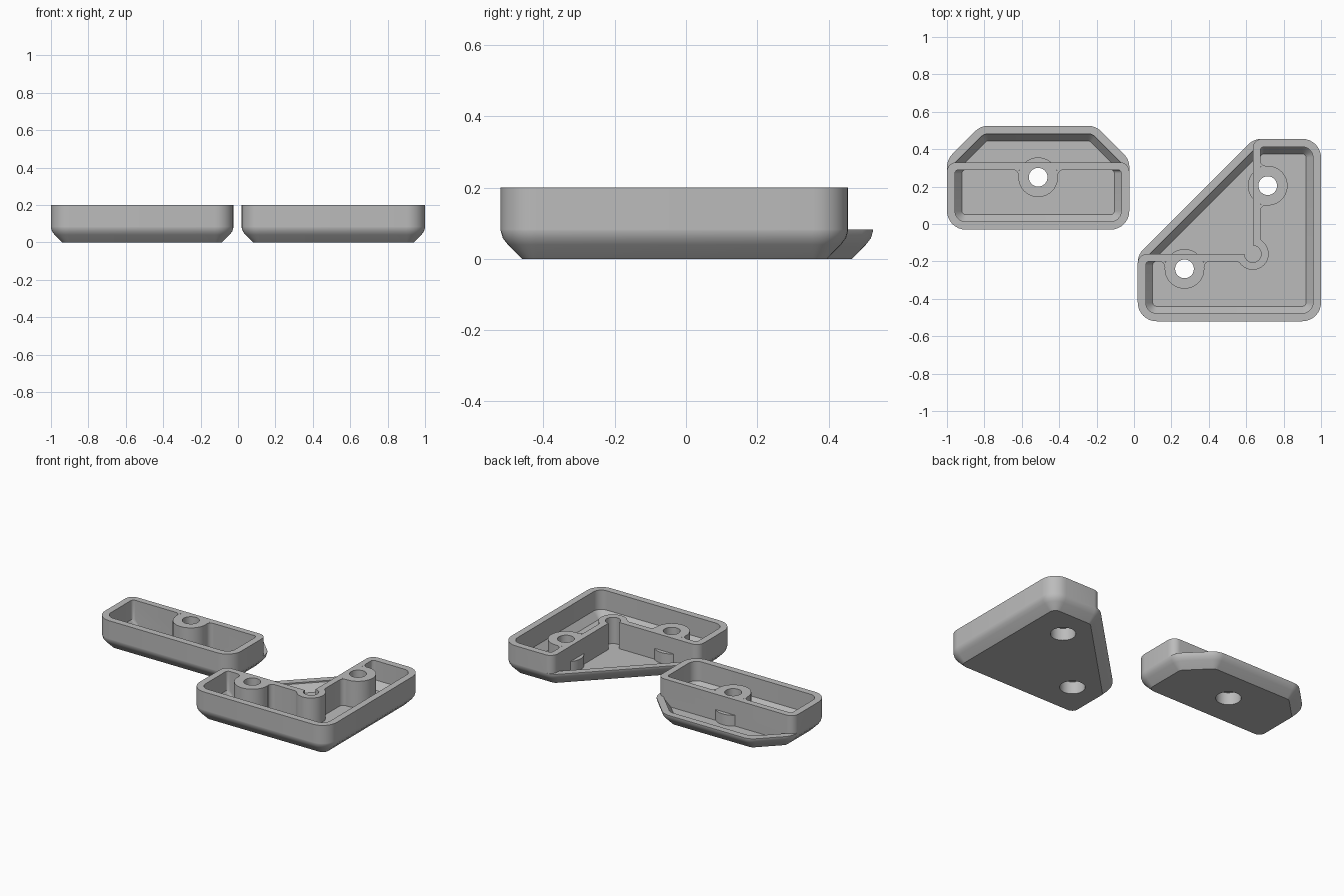
import bpy, bmesh, math
from mathutils import Vector

if "Cube" in bpy.data.objects:
    bpy.data.objects.remove(bpy.data.objects["Cube"])

H, RIM, FLOOR = 0.2, 0.083, 0.03
WALL, SLOPE = 0.043, 0.08
grey = bpy.data.materials.new("plain_grey")
grey.diffuse_color = (0.5, 0.5, 0.5, 1)
grey.use_nodes = True
grey.node_tree.nodes["Principled BSDF"].inputs["Base Color"].default_value = grey.diffuse_color


def outline(poly, ds, rmin=0.0, segs=8):
    """Offset each edge of a counter-clockwise (x, y, radius) polygon inwards, then round it."""
    n = len(poly)
    p = [Vector(q[:2]) for q in poly]
    dirs = [(p[(i + 1) % n] - p[i]).normalized() for i in range(n)]
    nor = [Vector((-d.y, d.x)) for d in dirs]
    pts = []
    for i in range(n):
        a, b = nor[i - 1], nor[i]
        det = a.x * b.y - a.y * b.x
        da, db = ds[i - 1], ds[i]
        pts.append(p[i] + Vector(((da * b.y - db * a.y) / det, (a.x * db - b.x * da) / det)))
    out = []
    for i in range(n):
        u, v = dirs[i - 1], dirs[i]
        turn = math.atan2(u.x * v.y - u.y * v.x, u.dot(v))
        r = poly[i][2]
        if r > 0:
            r = max(r - max(ds[i], ds[i - 1]), rmin)
        if r <= 0 or turn <= 0:
            out.append(pts[i])
            continue
        start = pts[i] - u * r * math.tan(turn / 2)
        c = start + nor[i - 1] * r
        a0 = math.atan2(-nor[i - 1].y, -nor[i - 1].x)
        for k in range(segs + 1):
            a = a0 + turn * k / segs
            out.append(c + Vector((math.cos(a), math.sin(a))) * r)
    return out


def loft(name, layers):
    """Closed solid through stacked loops: [(points, z), ...]."""
    bm = bmesh.new()
    loops = [[bm.verts.new((q[0], q[1], z)) for q in pts] for pts, z in layers]
    n = len(loops[0])
    for a, b in zip(loops, loops[1:]):
        for i in range(n):
            j = (i + 1) % n
            bm.faces.new((a[i], a[j], b[j], b[i]))
    bm.faces.new(loops[0][::-1])
    bm.faces.new(loops[-1])
    bmesh.ops.recalc_face_normals(bm, faces=bm.faces)
    me = bpy.data.meshes.new(name)
    bm.to_mesh(me)
    bm.free()
    me.materials.append(grey)
    ob = bpy.data.objects.new(name, me)
    bpy.context.collection.objects.link(ob)
    return ob


def cylinder(c, r, z0, z1, n=40):
    ring = [(c[0] + r * math.cos(math.tau * i / n), c[1] + r * math.sin(math.tau * i / n)) for i in range(n)]
    return loft("cylinder", [(ring, z0), (ring, z1)])


def combine(ob, other, op):
    """Apply a boolean and discard the helper."""
    m = ob.modifiers.new("cut", 'BOOLEAN')
    m.operation, m.solver, m.object = op, 'EXACT', other
    bpy.context.view_layer.objects.active = ob
    bpy.ops.object.modifier_apply(modifier=m.name)
    bpy.data.objects.remove(other, do_unlink=True)


def fillet(c, r, h, n, t, f=0.03):
    """Gusset easing a round boss (centre c, height h off the wall) into a wall with normal n."""
    c, n, t = Vector(c), Vector(n), Vector(t)
    s = math.sqrt((r + f) ** 2 - (f - h) ** 2)
    fc = c + n * (f - h) + t * s
    start, end = -n, (c - fc).normalized()
    arc = [fc + (start.lerp(end, k / 6)).normalized() * f for k in range(7)]
    pts = [c, c - n * (h + 0.01) + t * s] + arc
    return loft("gusset", [(pts, 0.0), (pts, 0.4)])


def pocket(poly, walls):
    """Sloped-bottom pocket cutter; edges listed in walls map to their own fixed inset."""
    top = [walls.get(i, WALL) for i in range(len(poly))]
    low = [walls.get(i, SLOPE) for i in range(len(poly))]
    t = outline(poly, top, 0.02)
    return loft("pocket", [(outline(poly, low, 0.02), FLOOR), (t, 0.075), (t, 0.3)])


def tray(name, base, upper, wall_edges, lower, lower_walls, bosses, fillets, posts):
    # Base with eased chamfer underneath, then the tall tray above it
    layers = [(0.06, 0), (0.02, 0.04), (0.006, 0.058), (0, 0.078), (0, RIM)]
    ob = loft(name, [(outline(base, [d] * len(base), 0.02), z) for d, z in layers])
    side = outline(upper, [0] * len(upper))
    combine(ob, loft("upper", [(side, 0.078), (side, H)]), 'UNION')
    # Tray pocket, leaving bosses, posts and their fillets standing
    hole = pocket(upper, {i: 0.04 for i in wall_edges})
    for c in bosses:
        combine(hole, cylinder(c, 0.106, 0, 0.4), 'DIFFERENCE')
    for c in posts:
        combine(hole, cylinder(c, 0.085, 0, 0.4), 'DIFFERENCE')
    for args in fillets:
        combine(hole, fillet(*args), 'DIFFERENCE')
    combine(ob, hole, 'DIFFERENCE')
    # Shallow pocket behind the wall, with a round notch at each post
    combine(ob, pocket(lower, {i: 0 for i in lower_walls}), 'DIFFERENCE')
    for c in posts:
        combine(ob, cylinder(c, 0.045, FLOOR, 0.4), 'DIFFERENCE')
    # Screw bosses, bores and counterbores
    for c in bosses:
        combine(ob, cylinder(c, 0.106, 0.01, 0.1), 'UNION')
        combine(ob, cylinder(c, 0.05, -0.1, 0.4), 'DIFFERENCE')
        combine(ob, cylinder(c, 0.075, -0.1, 0.08), 'DIFFERENCE')
    bpy.ops.object.select_all(action='DESELECT')
    ob.select_set(True)
    bpy.context.view_layer.objects.active = ob
    bpy.ops.object.shade_smooth_by_angle(angle=math.radians(32))
    return ob


# Straight tray with a clipped-corner ledge at the back
x0, x1, y0, yw, y1 = -1.0, -0.025, -0.03, 0.33, 0.525
boss = (-0.5125, 0.25)
tray("straight_tray",
     [(x0, y0, 0.1), (x1, y0, 0.1), (x1, 0.345, 0.1), (-0.205, y1, 0.1), (-0.82, y1, 0.1), (x0, 0.345, 0.1)],
     [(x0, y0, 0.1), (x1, y0, 0.1), (x1, yw, 0.05), (x0, yw, 0.05)], [2],
     [(-1.015, yw, 0), (-0.01, yw, 0), (-0.205, y1, 0.1), (-0.82, y1, 0.1)], [0],
     [boss], [(boss, 0.106, 0.04, (0, -1), (s, 0)) for s in (-1, 1)], [])

# Corner tray: L-shaped tray with a triangular ledge closed by the diagonal rim
x0, x1, y0, y1, xw, yw = 0.02, 1.0, -0.52, 0.455, 0.635, -0.16
b1, b2, post = (0.27, -0.24), (0.715, 0.205), (xw, yw)
fillets = [(b1, 0.106, 0.04, (0, -1), (s, 0)) for s in (-1, 1)]
fillets += [(b2, 0.106, 0.04, (1, 0), (0, s)) for s in (-1, 1)]
fillets += [(post, 0.085, -0.04, (0, -1), (-1, 0)), (post, 0.085, -0.04, (1, 0), (0, 1))]
tray("corner_tray",
     [(x0, y0, 0.1), (x1, y0, 0.1), (x1, y1, 0.1), (0.64, y1, 0.1), (x0, -0.165, 0.1)],
     [(x0, y0, 0.1), (x1, y0, 0.1), (x1, y1, 0.1), (xw, y1, 0.05), (xw, yw, 0), (x0, yw, 0.05)], [3, 4],
     [(0.025, yw, 0), (xw, yw, 0), (xw, 0.45, 0)], [0, 1],
     [b1, b2], fillets, [post])
